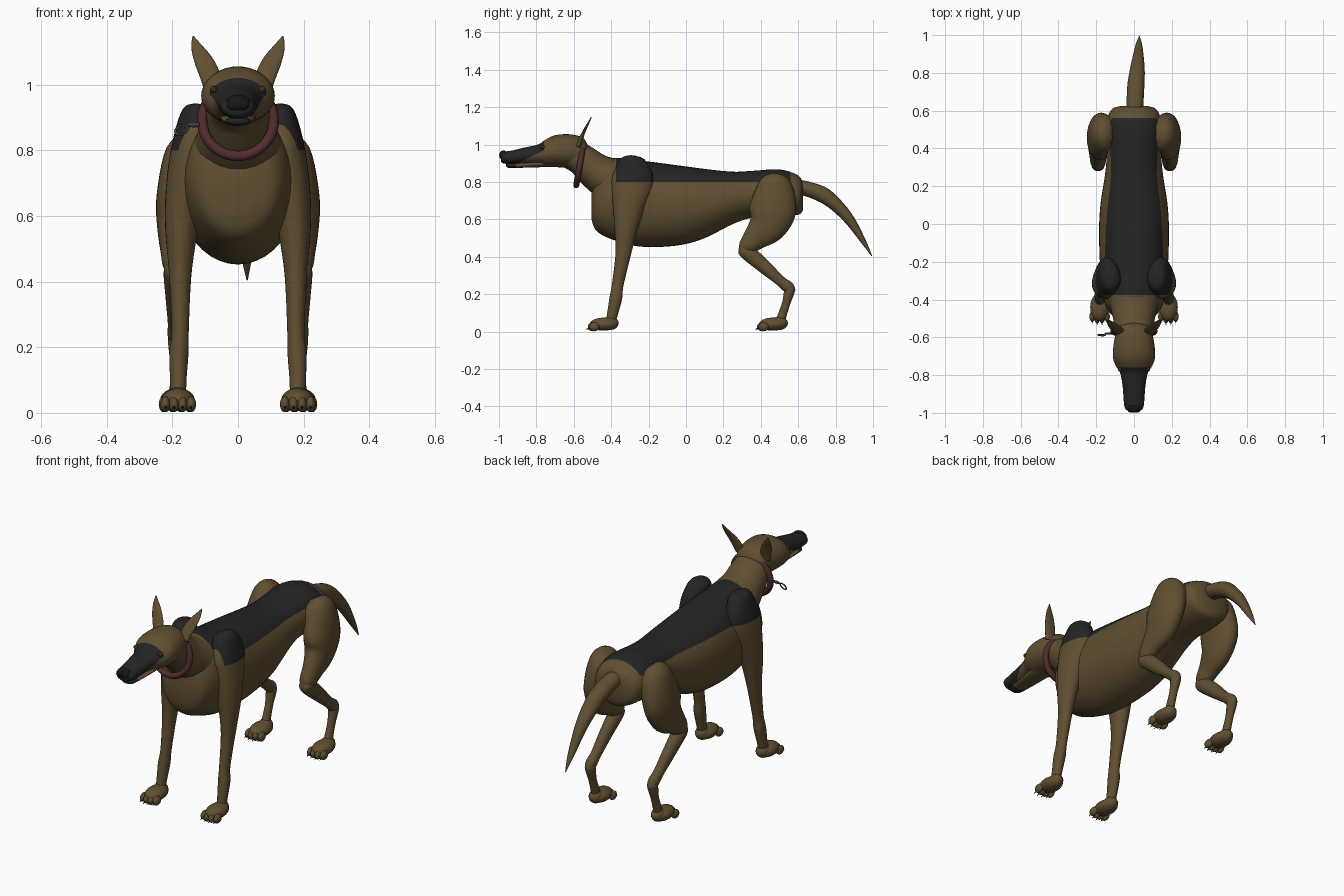
import bpy, bmesh, math
from mathutils import Vector, Matrix

cube = bpy.data.objects.get("Cube")
if cube:
    bpy.data.objects.remove(cube, do_unlink=True)


def material(name, rgb):
    m = bpy.data.materials.new(name)
    m.use_nodes = True
    m.diffuse_color = (*rgb, 1)
    bsdf = m.node_tree.nodes["Principled BSDF"]
    bsdf.inputs["Base Color"].default_value = (*rgb, 1)
    bsdf.inputs["Roughness"].default_value = 0.8
    return m


TAN = material("tan coat", (0.118, 0.077, 0.031))
BLACK = material("black coat", (0.018, 0.018, 0.019))
NOSE = material("nose and claw black", (0.008, 0.008, 0.009))
RED = material("collar dark red", (0.085, 0.026, 0.028))
METAL = material("clip brown", (0.06, 0.045, 0.035))
EYE = material("eye brown", (0.05, 0.022, 0.008))


def finish(name, bm, mats, cuts=(), rule=None):
    """Turn a bmesh into a smooth object; cuts give clean colour borders."""
    for co, no in cuts:
        bmesh.ops.bisect_plane(bm, geom=bm.verts[:] + bm.edges[:] + bm.faces[:],
                               plane_co=co, plane_no=no)
    bmesh.ops.recalc_face_normals(bm, faces=bm.faces)
    for f in bm.faces:
        f.smooth = True
        if rule:
            f.material_index = int(rule(f.calc_center_median()))
    me = bpy.data.meshes.new(name)
    bm.to_mesh(me)
    bm.free()
    for m in mats:
        me.materials.append(m)
    ob = bpy.data.objects.new(name, me)
    bpy.context.collection.objects.link(ob)
    return ob


def spline(rows, steps=5):
    """Catmull-Rom through rows of numbers."""
    pts = [rows[0]] + list(rows) + [rows[-1]]
    out = []
    for a, b, c, d in zip(pts, pts[1:], pts[2:], pts[3:]):
        for s in range(steps):
            t = s / steps
            out.append([0.5 * (2 * q + (r - p) * t + (2 * p - 5 * q + 4 * r - w) * t * t
                               + (3 * q - p - 3 * r + w) * t ** 3)
                        for p, q, r, w in zip(a, b, c, d)])
    return out + [list(rows[-1])]


def loft(name, rows, mats=(TAN,), side=1, upright=False, sides=28, cuts=(), rule=None):
    """Skin elliptical sections; each row is x, y, z, width radius, depth radius."""
    path = spline(rows)
    bm = bmesh.new()
    rings = []
    for i, (x, y, z, rw, rd) in enumerate(path):
        a, b = path[max(i - 1, 0)], path[min(i + 1, len(path) - 1)]
        t = (Vector(b[:3]) - Vector(a[:3])).normalized()
        u = Vector((1, 0, 0))
        if upright:
            v = Vector((0, 0, 1))
        else:
            u = (u - t * u.dot(t)).normalized()
            v = t.cross(u)
        ring = []
        for k in range(sides):
            ang = math.tau * k / sides
            p = (Vector((x, y, z)) + u * max(rw, 0.001) * math.cos(ang)
                 + v * max(rd, 0.001) * math.sin(ang))
            ring.append(bm.verts.new((p.x * side, p.y, p.z)))
        rings.append(ring)
    for r, s in zip(rings, rings[1:]):
        for k in range(sides):
            n = (k + 1) % sides
            bm.faces.new((r[k], r[n], s[n], s[k]))
    bm.faces.new(rings[0])
    bm.faces.new(rings[-1])
    return finish(name, bm, mats, cuts, rule)


def blobs(name, items, mat):
    """Several ellipsoids in one object; each item is centre, radii."""
    bm = bmesh.new()
    for co, rad in items:
        bmesh.ops.create_uvsphere(bm, u_segments=20, v_segments=12, radius=1,
                                  matrix=Matrix.Translation(co) @ Matrix.Diagonal((*rad, 1)))
    return finish(name, bm, (mat,))


def torus(name, centre, tilt, major, minor, mat, stretch=1):
    bpy.ops.mesh.primitive_torus_add(major_segments=40, minor_segments=12, location=centre,
                                     rotation=tilt, major_radius=major, minor_radius=minor)
    ob = bpy.context.object
    ob.name = name
    ob.scale.x = stretch
    ob.data.materials.append(mat)
    for p in ob.data.polygons:
        p.use_smooth = True


# Saddle marking shared by torso and shoulders
saddle = dict(mats=(TAN, BLACK),
              cuts=[((0, 0, 0.8), (0, 0, 1)), ((0, -0.375, 0), (0, 1, 0)),
                    ((0, 0.56, 0), (0, 1, 0))],
              rule=lambda c: c.z > 0.8 and -0.375 < c.y < 0.56)

# Torso: y, centre z, half width, half height
torso = [(-.505, .67, .05, .07), (-.48, .69, .12, .15), (-.40, .71, .16, .215),
         (-.25, .685, .178, .23), (-.05, .675, .185, .215), (.1, .685, .178, .185),
         (.25, .715, .155, .14), (.36, .735, .145, .125), (.5, .742, .15, .125),
         (.6, .73, .125, .105), (.625, .72, .07, .07)]
loft("torso", [(0, *r) for r in torso], upright=True, sides=40, **saddle)

# Neck, tail
loft("neck", [(0, -.385, .8, .14, .125), (0, -.48, .855, .115, .1),
              (0, -.56, .92, .1, .085), (0, -.63, .95, .09, .075)])
loft("tail", [(0, .57, .775, .045, .04), (.005, .64, .765, .045, .04),
              (.01, .735, .73, .045, .042), (.017, .81, .67, .04, .035),
              (.022, .88, .59, .03, .027), (.026, .95, .48, .017, .014),
              (.028, .993, .405, .002, .002)])

# Head with dark mask, lower jaw, nose
head = [(-.52, .95, .04, .035), (-.55, .957, .085, .078), (-.62, .965, .105, .09),
        (-.70, .965, .112, .085), (-.75, .955, .097, .072), (-.79, .948, .073, .053),
        (-.86, .942, .06, .043), (-.93, .932, .055, .036), (-.975, .93, .048, .031),
        (-.99, .93, .03, .02)]
loft("head", [(0, *r) for r in head], (TAN, BLACK), upright=True, sides=36,
     cuts=[((0, -.76, 0), (0, 1, 0)), ((0, -.75, .975), (0, -.5, 1))],
     rule=lambda c: c.y < -.76 and c.z > .975 + .5 * (c.y + .75))
jaw = [(-.70, .91, .06, .03), (-.78, .897, .052, .018), (-.88, .889, .043, .013),
       (-.945, .888, .035, .013), (-.962, .89, .015, .006)]
loft("lower_jaw", [(0, *r) for r in jaw], (TAN, BLACK), upright=True,
     cuts=[((0, -.91, 0), (0, 1, 0))], rule=lambda c: c.y < -.91)
blobs("nose", [((0, -.975, .943), (.038, .024, .026)),
               ((.016, -.984, .937), (.018, .014, .016)),
               ((-.016, -.984, .937), (.018, .014, .016))], NOSE)

# Collar and its clip
torus("collar", (0, -.568, .89), (math.radians(80), 0, 0), .109, .016, RED)
torus("clip_loop", (-.172, -.588, .862), (math.radians(75), math.radians(-25), 0),
      .014, .003, METAL, 1.4)
blobs("clip_shank", [((-.135, -.58, .878), (.022, .006, .008))], METAL)


def paw(name, x, y, side):
    """Foot pad, four toes and claws; y is the middle of the foot."""
    x *= side
    toes = [(x + o * .026, y - .062 + abs(o) * .008) for o in (-1.5, -.5, .5, 1.5)]
    blobs(name, [((x, y, .04), (.05, .075, .035)), ((x, y + .035, .045), (.036, .045, .036))]
          + [((a, b, .026), (.0155, .027, .024)) for a, b in toes], TAN)
    bm = bmesh.new()
    for a, b in toes:
        bmesh.ops.create_cone(bm, segments=8, radius1=.006, radius2=.001, depth=.028,
                              cap_ends=True, matrix=Matrix.Translation((a, b - .024, .018))
                              @ Matrix.Rotation(math.radians(115), 4, 'X'))
    finish(name + "_claws", bm, (NOSE,))


for label, s in (("left", 1), ("right", -1)):
    # Ear and eye
    loft(label + "_ear", [(.078, -.575, .99, .026, .014), (.086, -.562, 1.03, .031, .012),
                          (.106, -.543, 1.075, .028, .008), (.126, -.522, 1.115, .017, .005),
                          (.137, -.506, 1.148, .002, .002)], side=s, sides=16)
    blobs(label + "_eye", [((s * .074, -.768, .985), (.012, .014, .011))], EYE)

    # Front leg
    loft(label + "_front_leg", [(.115, -.29, .94, .015, .02), (.12, -.29, .915, .05, .07),
                                (.14, -.285, .81, .062, .112), (.16, -.305, .68, .06, .088),
                                (.172, -.32, .56, .05, .063), (.176, -.335, .42, .034, .042),
                                (.176, -.365, .25, .026, .031), (.18, -.375, .18, .029, .034),
                                (.182, -.392, .1, .025, .029), (.182, -.405, .04, .024, .026)],
         side=s, **saddle)
    paw(label + "_front_paw", .182, -.44, s)

    # Hind leg in three overlapping segments
    loft(label + "_thigh", [(.13, .485, .83, .03, .04), (.15, .48, .79, .07, .09),
                            (.178, .465, .66, .07, .125), (.184, .435, .57, .063, .105),
                            (.19, .37, .5, .047, .068), (.19, .32, .45, .038, .044),
                            (.19, .295, .425, .015, .018)], side=s)
    loft(label + "_shin", [(.19, .29, .455, .015, .015), (.19, .315, .435, .036, .04),
                           (.19, .41, .355, .031, .038), (.188, .5, .275, .026, .028),
                           (.187, .55, .235, .027, .031), (.187, .578, .213, .012, .012)], side=s)
    loft(label + "_hock", [(.187, .557, .255, .012, .012), (.187, .555, .225, .026, .028),
                           (.187, .535, .15, .02, .022), (.187, .512, .08, .021, .024),
                           (.187, .5, .035, .026, .028)], side=s)
    paw(label + "_hind_paw", .187, .465, s)
